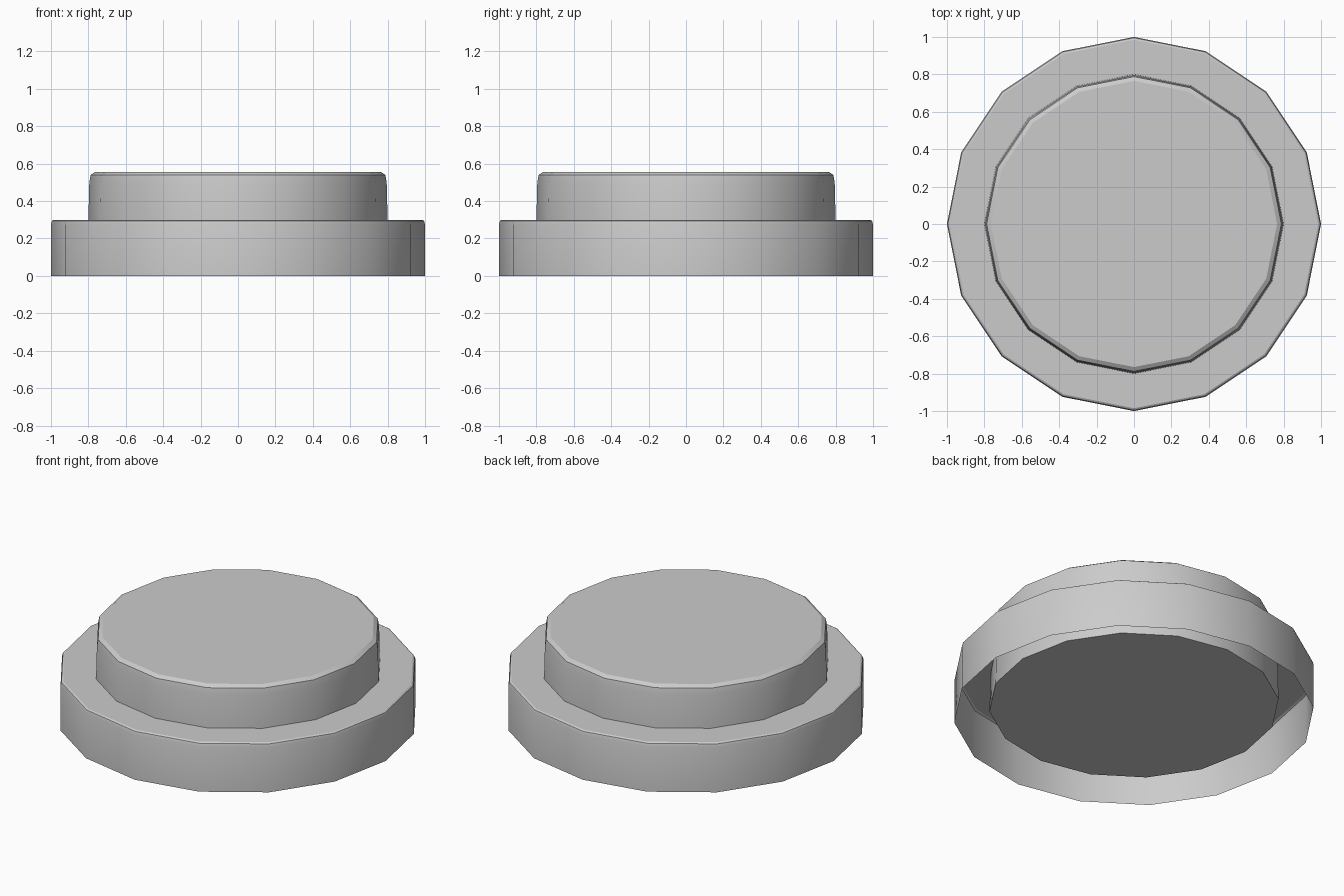
import bpy, bmesh
from math import cos, sin, pi

if "Cube" in bpy.data.objects:
    bpy.data.objects.remove(bpy.data.objects["Cube"])

SIDES = 16


def lathe(name, profile, cap_start=False, cap_end=False):
    """Revolve (radius, z) points, listed in order, into a 16-sided shell."""
    bm = bmesh.new()
    rings = [[bm.verts.new((r * cos(2 * pi * i / SIDES), r * sin(2 * pi * i / SIDES), z))
              for i in range(SIDES)] for r, z in profile]
    for a, b in zip(rings, rings[1:]):
        for i in range(SIDES):
            j = (i + 1) % SIDES
            bm.faces.new((a[i], a[j], b[j], b[i]))
    if cap_start:
        bm.faces.new(rings[0][::-1])
    if cap_end:
        bm.faces.new(rings[-1])
    mesh = bpy.data.meshes.new(name)
    bm.to_mesh(mesh)
    bm.free()
    obj = bpy.data.objects.new(name, mesh)
    bpy.context.collection.objects.link(obj)
    bpy.ops.object.select_all(action='DESELECT')
    obj.select_set(True)
    bpy.context.view_layer.objects.active = obj
    bpy.ops.object.shade_smooth_by_angle(angle=0.5)
    return obj


# Outer collar: thin skirt, open underneath, with a softened upper rim
lathe("outer_collar", [(1.0, 0), (1.0, 0.275), (0.995, 0.294), (0.985, 0.30), (0.80, 0.30)])

# Inner button: closed drum seated in the collar, with a chamfered top
lathe("inner_button", [(0.805, 0.065), (0.80, 0.30), (0.795, 0.50), (0.788, 0.54), (0.765, 0.555)],
      cap_start=True, cap_end=True)
